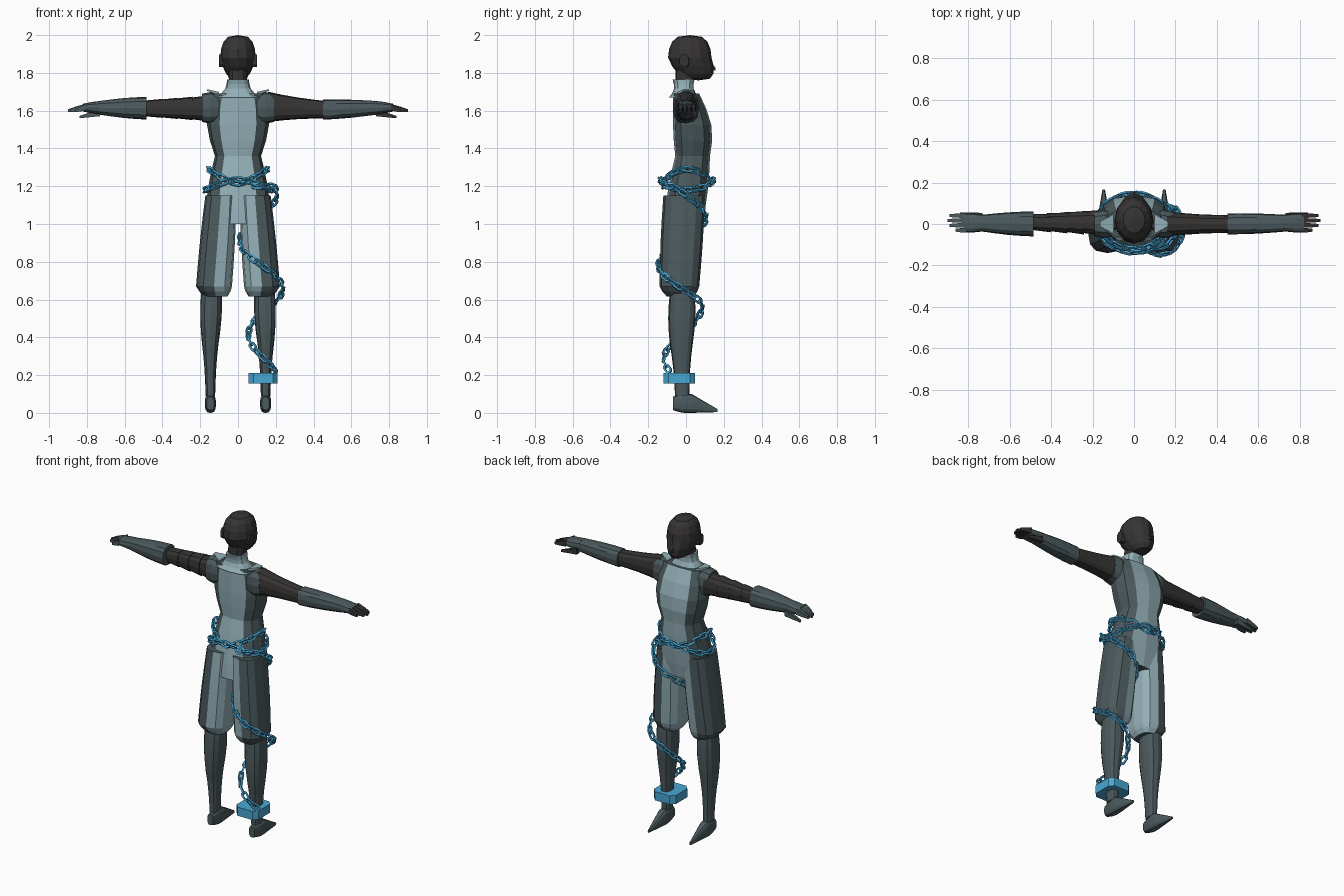
import bpy, bmesh
from math import cos, sin, pi, tau, copysign
from mathutils import Vector

cube = bpy.data.objects.get("Cube")
if cube:
    bpy.data.objects.remove(cube, do_unlink=True)


def material(name, *rgb):
    mat = bpy.data.materials.new(name)
    mat.use_nodes = True
    mat.diffuse_color = (*rgb, 1)
    shader = mat.node_tree.nodes["Principled BSDF"]
    shader.inputs["Base Color"].default_value = mat.diffuse_color
    shader.inputs["Roughness"].default_value = .8
    return mat


charcoal = material("charcoal", .036, .034, .033)
slate = material("dark slate", .07, .1, .108)
pale = material("pale slate", .29, .43, .47)
blue = material("chain blue", .065, .39, .66)


def finish(name, bm, *materials):
    bmesh.ops.recalc_face_normals(bm, faces=bm.faces)
    mesh = bpy.data.meshes.new(name)
    bm.to_mesh(mesh)
    bm.free()
    for mat in materials:
        mesh.materials.append(mat)
    part = bpy.data.objects.new(name, mesh)
    bpy.context.collection.objects.link(part)


def signed_power(value, power):
    return copysign(abs(value) ** power, value)


def limb(name, start, end, size, end_size, color=slate, axis="z", side=1,
         bulge=0, bow=0, steps=4, sides=12, power=.75, pale_strips=()):
    """Tapered, rounded tube between two centres; sizes are half widths.
    Bulge swells the middle, bow pushes it forward, side -1 mirrors it."""
    bm = bmesh.new()
    across, upward = [i for i in range(3) if i != "xyz".index(axis)]
    phase = 0 if sides == 12 else pi / sides
    rings = []
    for step in range(steps + 1):
        t = step / steps
        swell = sin(pi * t)
        centre = Vector(start).lerp(Vector(end), t)
        half = Vector(size).lerp(Vector(end_size), t) * (1 + bulge * swell)
        centre.y += bow * swell
        ring = []
        for k in range(sides):
            angle = phase + tau * k / sides
            point = centre.copy()
            point[across] += half.x * signed_power(cos(angle), power)
            point[upward] += half.y * signed_power(sin(angle), power)
            point.x *= side
            ring.append(bm.verts.new(point))
        rings.append(ring)
    for low, high in zip(rings, rings[1:]):
        for k in range(sides):
            n = (k + 1) % sides
            face = bm.faces.new((low[k], low[n], high[n], high[k]))
            face.material_index = int(k in pale_strips)
    bm.faces.new(rings[0])
    bm.faces.new(rings[-1])
    finish(name, bm, color, pale)


# Torso with pale front and back panels
waist = (0, .035, 1.36)
waist_size = (.122, .092)
panels = (2, 3, 8, 9)
limb("pelvis", (0, -.015, 1), waist, (.17, .1), waist_size, bulge=.1, pale_strips=panels)
limb("chest", waist, (0, 0, 1.69), waist_size, (.14, .07), bulge=.25, bow=.015,
     pale_strips=panels)
limb("collar", (0, -.01, 1.67), (0, -.013, 1.765), (.12, .08), (.058, .058), pale, bulge=-.25)
limb("neck", (0, -.01, 1.73), (0, 0, 1.82), (.048, .048), (.05, .055), charcoal, steps=1)

# Head: a squared sphere whose lower half narrows and leans forward to the chin
head = bmesh.new()
bmesh.ops.create_uvsphere(head, u_segments=12, v_segments=8, radius=1)
for v in head.verts:
    low = max(0, -v.co.z)
    ring = max(v.co.xy.length, .01)
    fill = ring ** .6 / ring
    v.co = (.094 * v.co.x * fill * (1 - .25 * low),
            .02 + .115 * v.co.y * fill + .045 * low,
            1.88 + .12 * v.co.z)
finish("head", head, charcoal)
limb("nose", (0, .12, 1.85), (0, .155, 1.82), (.02, .04), (.008, .01), charcoal, "y",
     steps=1, sides=4)

for side, word in ((1, "left"), (-1, "right")):
    limb(word + "_ear", (.07, 0, 1.86), (.1, -.01, 1.865), (.02, .03), (.025, .035),
         charcoal, "x", side, steps=1, sides=8)

    # Baggy breeches, pale on the inner half, gathered below the knee
    knee = (.127, -.035, .67)
    knee_size = (.095, .105)
    inner = range(3, 9)
    limb(word + "_breeches", (.09, -.01, 1.15), knee, (.083, .11), knee_size,
         side=side, bulge=.04, pale_strips=inner)
    limb(word + "_breeches_hem", knee, (.117, -.03, .615), knee_size, (.06, .07),
         side=side, steps=2, bulge=.06, pale_strips=inner)

    # Calf, ankle and pointed shoe
    calf = (.147, -.025, .36)
    calf_size = (.043, .06)
    limb(word + "_calf", (.14, -.02, .64), calf, (.055, .065), calf_size,
         side=side, bulge=.15)
    limb(word + "_ankle", calf, (.146, -.02, .09), calf_size, (.025, .038),
         side=side, bulge=-.1)
    instep = (.146, .03, .05)
    instep_size = (.03, .05)
    limb(word + "_heel", (.146, -.07, .05), instep, (.02, .035), instep_size,
         axis="y", side=side, bulge=.15, steps=3)
    limb(word + "_toe", instep, (.146, .167, .012), instep_size, (.006, .008),
         axis="y", side=side, steps=3)

    # Shoulder cap with a small pale flap
    limb(word + "_shoulder", (.1, 0, 1.615), (.19, 0, 1.615), (.06, .07), (.06, .075),
         axis="x", side=side, bulge=.15, steps=2)
    limb(word + "_shoulder_flap", (.1, 0, 1.69), (.165, 0, 1.71), (.06, .012), (.015, .005),
         pale, "x", side, steps=1, sides=4)

    # Hand: palm, four fingers and a thumb
    tip_color = charcoal if side > 0 else slate
    limb(word + "_palm", (.72, .005, 1.616), (.82, .005, 1.616), (.04, .037), (.046, .021),
         axis="x", side=side, bulge=.05, steps=2)
    for finger in range(4):
        y = -.03 + .0235 * finger
        reach = .9 - .01 * (finger - 2) ** 2
        limb(f"{word}_finger_{finger + 1}", (.81, y, 1.618), (reach, y, 1.6),
             (.015, .023), (.009, .01), tip_color, "x", side, steps=2, sides=4, bulge=.1)
    limb(word + "_thumb", (.73, .04, 1.59), (.84, .05, 1.566), (.018, .025), (.008, .008),
         tip_color, "x", side, steps=2, sides=4)

# Arms: plain on the left, wrapped in tapering bands on the right
wrist = (.735, .004, 1.615)
wrist_size = (.04, .036)
limb("left_upper_arm", (.16, 0, 1.62), (.47, 0, 1.605), (.06, .08), (.042, .045),
     charcoal, "x", bulge=-.08)
limb("left_sleeve", (.45, 0, 1.605), wrist, (.05, .053), wrist_size, axis="x", bulge=.08)
for band in range(4):
    start = .16 + .08 * band
    r = .068 - .006 * band
    limb(f"right_arm_band_{band + 1}", (start, .005, 1.612), (start + .1, .01, 1.612),
         (r * .9, r), (r * .75, r * .82), charcoal, "x", -1, steps=1)
limb("right_sleeve", (.485, 0, 1.613), wrist, (.06, .06), wrist_size, axis="x", side=-1,
     bulge=.08)


# Chains: chamfered links threaded along a path, alternate links turned
def add_link(bm, centre, along, roll):
    flat = along.cross(Vector((0, 0, 1))).normalized()
    u = flat * cos(roll) + flat.cross(along) * sin(roll)
    w = along.cross(u)
    length, width, bar, thick = .03, .019, .01, .005
    rows = []
    for inset, height in ((0, thick), (0, -thick), (bar, -thick), (bar, thick)):
        row = []
        for k in range(8):
            angle = tau * (k + .5) / 8
            p = (length - inset) * signed_power(cos(angle), .6)
            q = (width - inset) * signed_power(sin(angle), .6)
            row.append(bm.verts.new(centre + along * p + u * q + w * height))
        rows.append(row)
    for r, row in enumerate(rows):
        other = rows[(r + 1) % 4]
        for k in range(8):
            n = (k + 1) % 8
            bm.faces.new((row[k], row[n], other[n], other[k]))


def chain(name, path, spacing=.043):
    bm = bmesh.new()
    wait, count = 0, 0
    for p, q in zip(path, path[1:]):
        length, along = (q - p).length, (q - p).normalized()
        while wait < length:
            add_link(bm, p + along * wait, along, pi * (.3 if count % 2 else .65))
            wait += spacing
            count += 1
        wait -= length
    finish(name, bm, blue)


def hip_point(turn, middle, rise, grow):
    x, y = cos(turn), sin(turn)
    return Vector(((.16 + grow) * x, .005 + (.128 + grow) * y, middle + rise * abs(x) ** 1.5))


def leg_point(turn):
    # Spiral down the left leg, tightening below the breeches
    drop = turn / tau
    z = 1.16 - .5 * drop
    loose = min(1, max(0, (z - .5) / .1))
    r = .08 + loose * (.02 + .012 * drop)
    return Vector((.105 + .02 * drop + r * cos(turn),
                   -.01 - .015 * min(drop, 1) + 1.15 * r * sin(turn), min(z, 1.2)))


turns = [tau * i / 32 for i in range(33)]
chain("upper_hip_chain", [hip_point(a, 1.215, .075, -.005) for a in turns])
chain("lower_hip_chain", [hip_point(a, 1.235, -.055, .014) for a in turns])
chain("leg_chain", [leg_point(tau * i / 24) for i in range(-6, 46)])

# Ankle shackle: a chamfered block around the shin
limb("ankle_shackle", (.133, -.036, .155), (.133, -.036, .21), (.08, .087), (.08, .087),
     blue, steps=1, sides=8, power=.45)
